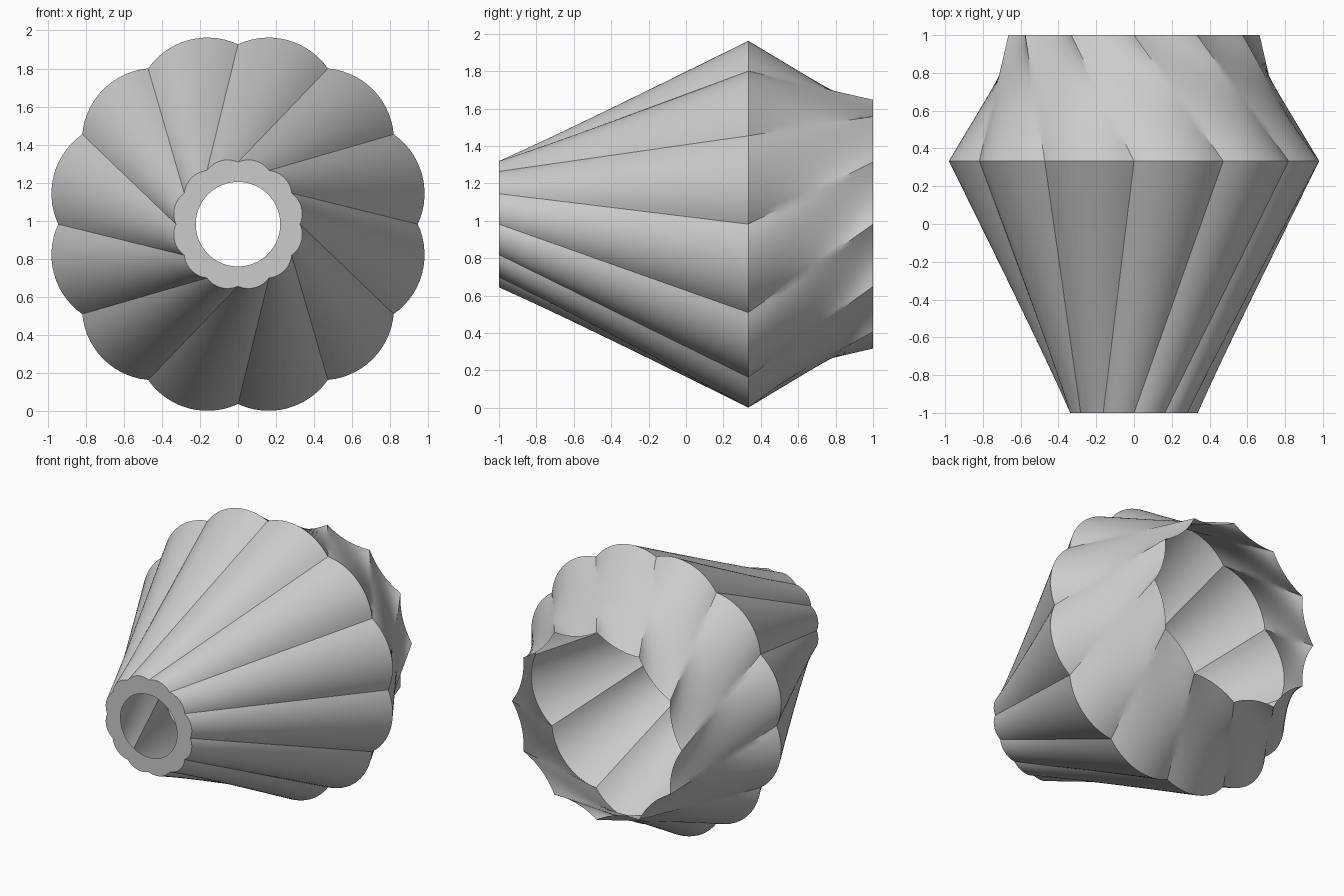
import bpy, bmesh, math

old = bpy.data.objects.get("Cube")
if old:
    bpy.data.objects.remove(old, do_unlink=True)

LOBES, STEPS = 12, 14
CENTRE = 0.982
COUNT = LOBES * STEPS


def section(y, radius, bulge, shift):
    """Ring of circular arcs between cusps; negative bulge makes hollow arcs."""
    half = math.pi / LOBES
    chord = radius * math.sin(half)
    apothem = radius * math.cos(half)
    rho = (chord ** 2 + bulge ** 2) / (2 * abs(bulge))
    sweep = math.asin(chord / rho)
    sign = math.copysign(1, bulge)
    points = []
    for i in range(COUNT):
        lobe, step = divmod(i, STEPS)
        a = sweep * (2 * step / STEPS - 1)
        side = rho * math.sin(a)
        out = apothem + sign * rho * (math.cos(a) - math.cos(sweep))
        mid = (2 * (lobe + shift) + 1) * half
        x = out * math.sin(mid) + side * math.cos(mid)
        z = out * math.cos(mid) - side * math.sin(mid)
        points.append((x, y, CENTRE + z))
    return points


def add_ring(bm, points):
    return [bm.verts.new(p) for p in points]


def bridge(bm, a, b):
    for i in range(COUNT):
        j = (i + 1) % COUNT
        bm.faces.new((a[i], a[j], b[j], b[i]))


def loft(bm, ring, start, end, rows):
    """Ruled surface from one section to the next, one lobe of twist."""
    for r in range(1, rows + 1):
        t = r / rows
        pts = [[p + (q - p) * t for p, q in zip(u, v)] for u, v in zip(start, end)]
        new = add_ring(bm, pts)
        bridge(bm, ring, new)
        ring = new
    return ring


grey = bpy.data.materials.new("plain_grey")
grey.use_nodes = True
tone = (0.6, 0.6, 0.6, 1)
grey.diffuse_color = tone
grey.node_tree.nodes["Principled BSDF"].inputs["Base Color"].default_value = tone

# Sections: narrow front, wide middle, hollow-sided back rim
front = section(-1, 0.326, 0.030, -1)
middle = section(1 / 3, 0.945, 0.089, 0)
back = section(1, 0.665, -0.030, -1)

bm = bmesh.new()
wide = add_ring(bm, middle)
tip = loft(bm, wide, middle, front, 10)
loft(bm, wide, middle, back, 12)

# Flat front collar around a round hole
hole = []
for x, y, z in front:
    a = math.atan2(x, z - CENTRE)
    hole.append((0.222 * math.sin(a), y, CENTRE + 0.222 * math.cos(a)))
bridge(bm, tip, add_ring(bm, hole))
bmesh.ops.recalc_face_normals(bm, faces=bm.faces)

mesh = bpy.data.meshes.new("fluted_shade")
bm.to_mesh(mesh)
bm.free()
mesh.materials.append(grey)
shade = bpy.data.objects.new("fluted_shade", mesh)
bpy.context.collection.objects.link(shade)

# Smooth flutes with crisp cusps
bpy.ops.object.select_all(action='DESELECT')
shade.select_set(True)
bpy.context.view_layer.objects.active = shade
bpy.ops.object.shade_smooth_by_angle(angle=math.radians(30))
